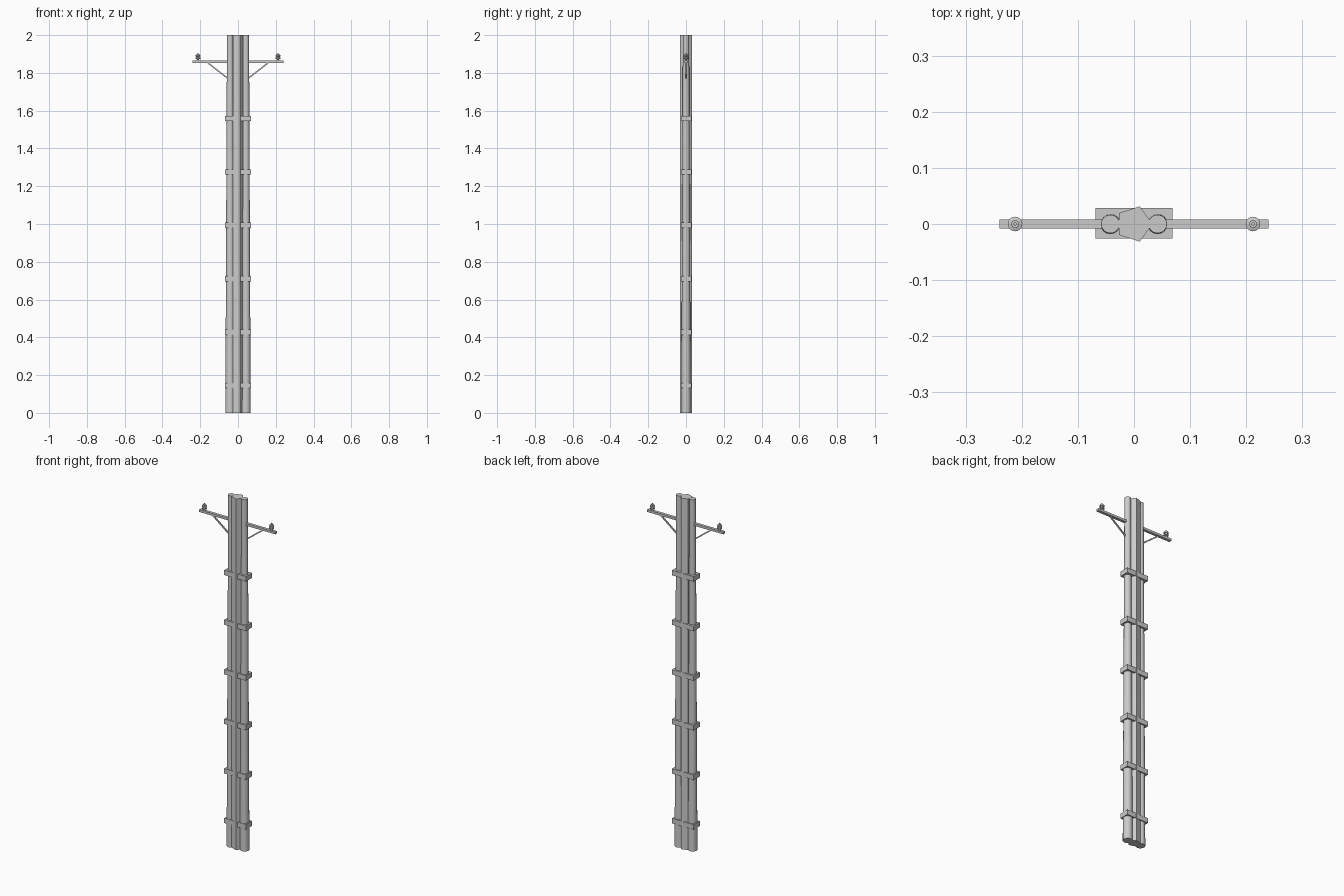
import bpy, math
from mathutils import Vector

if "Cube" in bpy.data.objects:
    bpy.data.objects.remove(bpy.data.objects["Cube"])


def finish(ob, name, smooth=False):
    ob.name = name
    if smooth:
        bpy.ops.object.shade_smooth_by_angle(angle=math.radians(35))
    return ob


def box(name, size, loc):
    bpy.ops.mesh.primitive_cube_add(size=1, location=loc)
    ob = bpy.context.object
    ob.scale = size
    bpy.ops.object.transform_apply(location=False, rotation=False, scale=True)
    return finish(ob, name)


def cone(name, r1, r2, z0, z1, x=0, y=0, sides=16, smooth=True):
    bpy.ops.mesh.primitive_cone_add(vertices=sides, radius1=r1, radius2=r2,
                                    depth=z1 - z0, location=(x, y, (z0 + z1) / 2))
    return finish(bpy.context.object, name, smooth)


def lathe(name, profile, x, z, sides=16):
    verts = [(r * math.cos(a), r * math.sin(a), h) for r, h in profile
             for a in (2 * math.pi * i / sides for i in range(sides))]
    faces = [(k * sides + i, k * sides + (i + 1) % sides,
              (k + 1) * sides + (i + 1) % sides, (k + 1) * sides + i)
             for k in range(len(profile) - 1) for i in range(sides)]
    faces += [tuple(reversed(range(sides))),
              tuple(range(len(verts) - sides, len(verts)))]
    me = bpy.data.meshes.new(name)
    me.from_pydata(verts, [], faces)
    ob = bpy.data.objects.new(name, me)
    bpy.context.collection.objects.link(ob)
    ob.location = (x, 0, z)
    return ob


# Five-sided central post, one corner pointing to +x
R = 0.033
pts = [(R * math.cos(math.tau * i / 5), R * math.sin(math.tau * i / 5)) for i in range(5)]
me = bpy.data.meshes.new("central_post")
me.from_pydata([(x, y, z) for z in (0, 2) for x, y in pts], [],
               [(4, 3, 2, 1, 0), (5, 6, 7, 8, 9)] +
               [(i, (i + 1) % 5, (i + 1) % 5 + 5, i + 5) for i in range(5)])
bpy.context.collection.objects.link(bpy.data.objects.new("central_post", me))

# Binding bands
for i in range(6):
    box("band", (0.137, 0.055, 0.028), (0, 0.0013, 0.145 + 0.2826 * i))

# Cross arm
box("cross_arm", (0.48, 0.016, 0.013), (0, 0, 1.858))

insulator = [(0.006, 0), (0.006, 0.008), (0.013, 0.010), (0.013, 0.016), (0.008, 0.018),
             (0.008, 0.021), (0.013, 0.023), (0.013, 0.029), (0.007, 0.031),
             (0.007, 0.036), (0.003, 0.036), (0.003, 0.042)]
for s, side in ((-1, "left"), (1, "right")):
    # Tapered side pole
    cone(side + "_pole", 0.025, 0.0165, 0, 2, x=s * 0.042)
    # Insulator
    lathe(side + "_insulator", insulator, s * 0.212, 1.864)
    # Diagonal brace
    a, b = Vector((s * 0.05, 0, 1.768)), Vector((s * 0.16, 0, 1.853))
    d = b - a
    brace = box(side + "_brace", (0.007, 0.007, d.length), (a + b) / 2)
    brace.rotation_euler = (0, math.atan2(d.x, d.z), 0)
